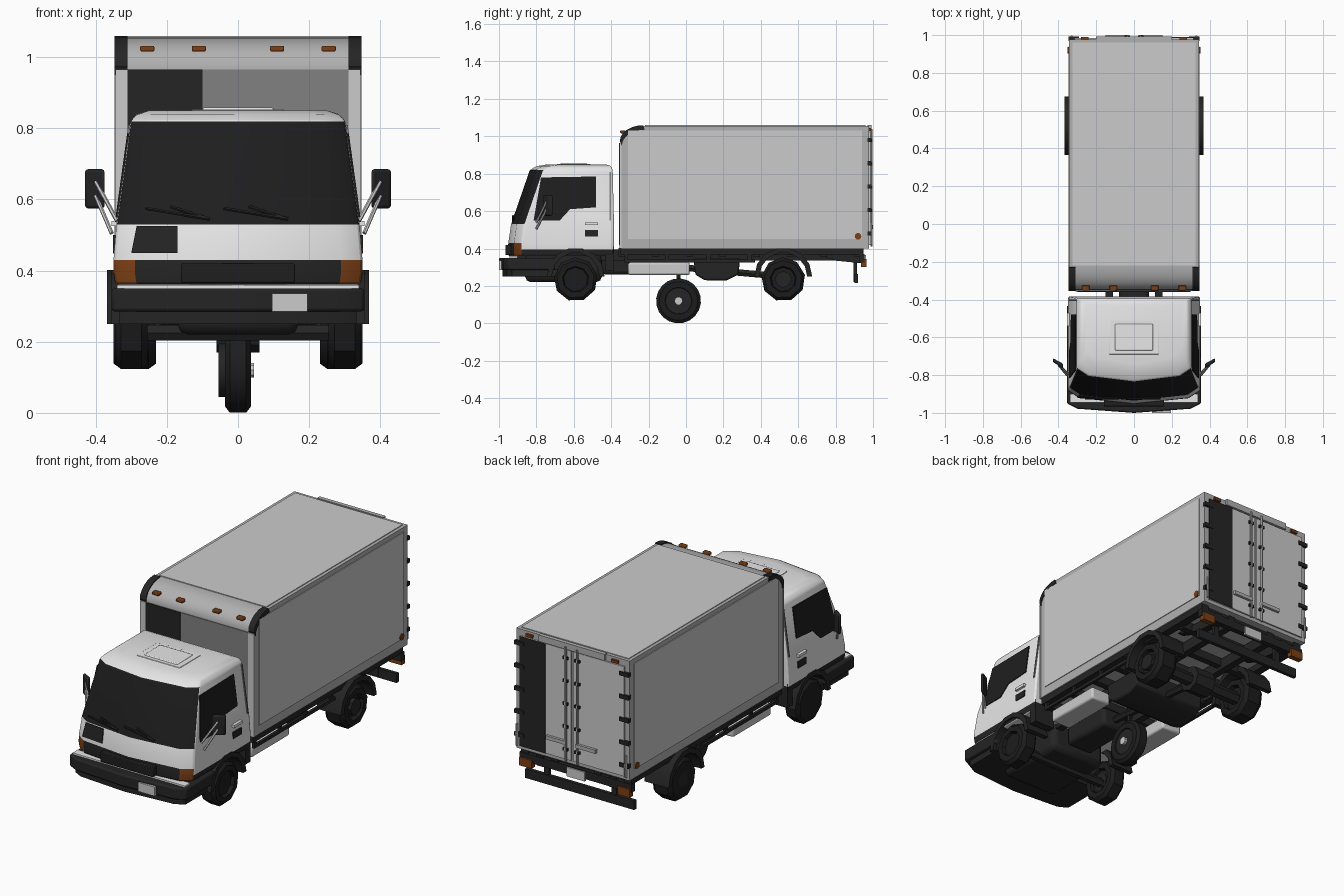
import bpy, bmesh, math
from mathutils import Vector

cube = bpy.data.objects.get("Cube")
if cube:
    bpy.data.objects.remove(cube, do_unlink=True)


def material(name, r, g, b):
    m = bpy.data.materials.new(name)
    m.use_nodes = True
    m.diffuse_color = (r, g, b, 1)
    bsdf = next(n for n in m.node_tree.nodes if n.type == 'BSDF_PRINCIPLED')
    bsdf.inputs["Base Color"].default_value = (r, g, b, 1)
    bsdf.inputs["Roughness"].default_value = 0.6
    return m


WHITE = material("cab white", .80, .80, .80)
PANEL = material("panel light grey", .60, .60, .60)
FRAME = material("frame grey", .44, .44, .44)
WALL = material("wall mid grey", .22, .22, .22)
DARK = material("dark trim", .018, .018, .018)
GLASS = material("black glass", .013, .013, .014)
RUBBER = material("tyre rubber", .012, .012, .012)
AMBER = material("amber lamp", .20, .05, .008)


def loft(name, rings, mats, rule=None, bevel=0):
    """Skin a stack of equal rings, cap both ends, colour by rule(level, segment)."""
    mats = mats if isinstance(mats, list) else [mats]
    bm = bmesh.new()
    rows = [[bm.verts.new(p) for p in ring] for ring in rings]
    n = len(rows[0])
    for lev, (a, b) in enumerate(zip(rows, rows[1:])):
        for i in range(n):
            j = (i + 1) % n
            f = bm.faces.new((a[i], a[j], b[j], b[i]))
            f.material_index = rule(lev, i) if rule else 0
    bm.faces.new(rows[0][::-1])
    bm.faces.new(rows[-1])
    bmesh.ops.recalc_face_normals(bm, faces=bm.faces)
    me = bpy.data.meshes.new(name)
    bm.to_mesh(me)
    bm.free()
    for m in mats:
        me.materials.append(m)
    me.shade_smooth()
    me.set_sharp_from_angle(angle=math.radians(35))
    ob = bpy.data.objects.new(name, me)
    bpy.context.collection.objects.link(ob)
    if bevel:
        mod = ob.modifiers.new("soft edges", 'BEVEL')
        mod.width, mod.segments, mod.limit_method = bevel, 2, 'ANGLE'
        mod.angle_limit = math.radians(30)
    return ob


def prism(name, pts, axis, a, b, mat, bevel=0):
    """Extrude a 2D outline along an axis (0=x, 1=y, 2=z) from a to b."""
    def place(p, d):
        q = list(p)
        q.insert(axis, d)
        return q
    return loft(name, [[place(p, d) for p in pts] for d in (a, b)], mat, bevel=bevel)


def box(name, x0, x1, y0, y1, z0, z1, mat, bevel=0):
    return prism(name, [(x0, y0), (x1, y0), (x1, y1), (x0, y1)], 2, z0, z1, mat, bevel)


def ngon(cy, cz, r, n, start=0, sweep=2 * math.pi):
    return [(cy + r * math.cos(start + sweep * i / n), cz + r * math.sin(start + sweep * i / n))
            for i in range(n)]


def rod(name, p, q, r, mat):
    p, q = Vector(p), Vector(q)
    rot = (q - p).to_track_quat('Z', 'Y')
    ring = [rot @ Vector((u, v, 0)) for u, v in ngon(0, 0, r, 6)]
    loft(name, [[e + v for v in ring] for e in (p, q)], mat)


def wheel(name, x, y, z, r, w, n):
    prof = [(-.5, .6), (-.5, .86), (-.32, 1), (.32, 1), (.5, .86), (.5, .6), (.3, .55)]
    loft(name, [[(x + w * u, a, b) for a, b in ngon(y, z, r * k, n, .2)] for u, k in prof], RUBBER)


SIDES = (("left", 1), ("right", -1))


# Cargo body with a rounded front roof edge
arc = [(-.225 - .125 * math.sin(t), .97 + .085 * math.cos(t))
       for t in [math.pi / 2 * i / 6 for i in range(7)]]
prism("cargo_body", [(-.35, .40), (.978, .40), (.978, 1.055)] + arc, 0, -.343, .343, FRAME)
box("cargo_roof", -.325, .325, -.22, .96, 1.05, 1.059, PANEL)
box("cargo_front_wall", -.31, .31, -.354, -.348, .42, .965, WALL)
box("cargo_front_dark_panel", -.31, -.10, -.357, -.352, .42, .965, DARK)
for side, s in SIDES:
    box(side + "_cargo_panel", s * .340, s * .347, -.31, .94, .45, 1.03, PANEL)
    box(side + "_cargo_pillar", s * .31, s * .345, -.356, -.345, .40, .965, PANEL)
    inner = [(y * .98, z - .02) for y, z in reversed(arc)]
    outer = [(y - .004, z + .004) for y, z in arc]
    prism(side + "_roof_corner_guard", outer + inner, 0, s * .310, s * .347, DARK)
    prism(side + "_marker_lamp", ngon(.92, .465, .018, 10), 0, s * .34, s * .351, AMBER)
for i, x in enumerate((-.255, -.11, .11, .255)):
    box(f"roof_marker_{i}", x - .02, x + .02, -.352, -.325, 1.016, 1.032, AMBER, .004)

# Rear doors, hinges, lock rods and handles
box("rear_header", -.20, .20, .97, .992, 1.025, 1.06, FRAME)
box("left_rear_door", .005, .315, .97, .986, .42, 1.02, PANEL)
box("right_rear_door", -.315, -.005, .97, .986, .42, 1.02, PANEL)
box("left_door_dark_panel", .16, .315, .984, .989, .42, 1.02, DARK)
for side, s in SIDES:
    rod(side + "_lock_rod", (s * .035, .992, .41), (s * .035, .992, 1.04), .007, FRAME)
    box(side + "_lock_handle", s * .03, s * .15, .986, 1.0, .505, .525, FRAME)
    box(side + "_rear_marker", s * .24, s * .28, .975, .99, 1.028, 1.043, AMBER)
    rod(side + "_grab_bar", (s * .33, .992, .42), (s * .33, .992, .54), .006, PANEL)
    for k in range(5):
        z = .47 + k * .125
        box(f"{side}_hinge_{k}", s * .29, s * .346, .97, .992, z, z + .022, DARK)
        box(f"{side}_rod_guide_{k}", s * .02, s * .05, .985, .997, z, z + .015, DARK)

# Cab: rings of height, front y, back y, half width
LEVELS = [(.36, -.95, -.39, .345), (.395, -.952, -.385, .35), (.43, -.95, -.385, .35),
          (.53, -.935, -.385, .342), (.82, -.835, -.392, .302), (.84, -.80, -.40, .285),
          (.85, -.74, -.43, .25)]


def cab_ring(z, yf, yb, w):
    half = [(w, yb), (w, yf + .07), (w - .06, yf + .03)]
    return [(x, y, z) for x, y in half + [(0, yf)] + [(-x, y) for x, y in half[::-1]]]


def cab_colour(level, seg):
    if level < 2:
        if seg in (1, 4):
            return 2
        return 1 if seg in (2, 3) or level == 0 else 0
    return 3 if level == 3 and 1 <= seg <= 4 else 0


loft("cab", [cab_ring(*l) for l in LEVELS], [WHITE, DARK, AMBER, GLASS], cab_colour, .008)
box("roof_hatch", -.10, .10, -.67, -.53, .84, .858, WHITE, .005)
box("hatch_rim", -.13, .13, -.69, -.51, .84, .853, WHITE, .002)
box("grille_strip", -.34, .34, -.945, -.90, .35, .359, WHITE)
box("grille_bar", -.16, .16, -.965, -.93, .365, .42, GLASS, .004)


def cab_side(z):
    return .347 if z < .53 else .342 - .04 * (z - .53) / .29


def side_plate(name, s, pts, mat):
    loft(name, [[(s * (cab_side(z) + d), y, z) for y, z in pts] for d in (-.004, .005)], mat)


def front_point(x, z, d):
    return (x, -.95 + .15 * (z - .43) + .1 * abs(x) - d, z)


patch = [(-.30, .45), (-.17, .45), (-.17, .525), (-.285, .525)]
loft("front_dark_patch", [[front_point(x, z, d) for x, z in patch] for d in (-.004, .004)], DARK)

for side, s in SIDES:
    side_plate(side + "_door_window", s, [(-.775, .78), (-.48, .785), (-.48, .62), (-.62, .61),
                                          (-.675, .55), (-.815, .55)], GLASS)
    side_plate(side + "_door_seam", s, [(-.408, .55), (-.40, .55), (-.40, .81), (-.408, .81)], WALL)
    box(side + "_cab_vent", s * .34, s * .352, -.54, -.47, .465, .50, DARK)
    box(side + "_door_handle", s * .33, s * .356, -.54, -.47, .525, .54, WHITE)
    # Mirrors on twin arms
    prism(side + "_mirror", [(s * .375, -.765), (s * .43, -.73), (s * .43, -.71), (s * .375, -.74)],
          2, .575, .685, DARK, .008)
    for k in range(2):
        rod(f"{side}_mirror_arm_{k}", (s * (.34 + .015 * k), -.80, .54 - .035 * k),
            (s * .40, -.745, .65 - .04 * k), .006, PANEL)
    # Wipers
    x = .06 if s > 0 else -.16
    rod(side + "_wiper", (x - .10, -.925, .575), (x + .08, -.925, .545), .005, DARK)
    rod(side + "_wiper_arm", (x + .08, -.925, .545), (x - .03, -.915, .58), .005, DARK)

# Front bumper
plan = [(.355, -.70), (.355, -.95), (.30, -.978)]
plan = plan + [(0, -1.0)] + [(-x, y) for x, y in plan[::-1]]
prism("front_bumper", plan, 2, .285, .35, DARK, .008)
prism("bumper_skirt", [(x * .94, y * .98) for x, y in plan], 2, .25, .29, DARK)
box("front_plate", .095, .195, -1.0, -.985, .285, .335, PANEL)

# Wheels, arches, flaps
for side, s in SIDES:
    wheel(side + "_front_wheel", s * .30, -.59, .235, .118, .09, 9)
    wheel(side + "_rear_wheel", s * .29, .52, .235, .118, .12, 9)
    for end, y in (("front", -.59), ("rear", .52)):
        x = .345 if end == "rear" else .30
        prism(f"{side}_{end}_hub", ngon(y, .235, .045, 8), 0, s * (x - .03), s * (x + .005), DARK)
        span = ngon(y, .25, .155, 8, 0, math.pi * 8 / 7)
        under = ngon(y, .25, .128, 8, 0, math.pi * 8 / 7)[::-1]
        prism(f"{side}_{end}_arch", span + under, 0, s * .22, s * (.368 if end == "rear" else .356), DARK)
    box(side + "_cab_flap", s * .22, s * .345, -.43, -.385, .28, .41, DARK)

# Spare wheel hung low on the centre line
wheel("spare_wheel", 0, -.04, .12, .12, .072, 20)
prism("spare_disc", ngon(-.04, .12, .075, 16), 0, -.055, .03, DARK)
prism("spare_hub", ngon(-.04, .12, .022, 10), 0, .0, .045, PANEL)
rod("spare_hanger", (0, -.04, .12), (0, -.04, .38), .012, DARK)

# Chassis
for side, s in SIDES:
    box(side + "_rail", s * .11, s * .15, -.90, .95, .335, .395, DARK)
    box(side + "_floor_beam", s * .29, s * .335, -.35, .95, .365, .402, DARK)
    box(side + "_guard_bar", s * .315, s * .33, -.33, .37, .325, .342, DARK)
    for k in range(4):
        y = -.33 + k * .22
        box(f"{side}_guard_post_{k}", s * .315, s * .33, y, y + .02, .325, .38, DARK)
    box(side + "_side_tank", s * .18, s * .30, -.31, .02, .258, .325, PANEL, .01)
    box(side + "_tail_lamp", s * .26, s * .335, .935, .965, .30, .345, AMBER)
    prism(side + "_tail_bracket", [(.64, .39), (.95, .38), (.95, .32), (.80, .335)],
          0, s * .20, s * .24, DARK)
    box(side + "_underrun_post", s * .19, s * .22, .895, .915, .22, .36, DARK)
for i in range(8):
    y = -.36 + i * .18
    box(f"cross_member_{i}", -.30, .30, y, y + .035, .355, .402, DARK)
box("engine", -.17, .17, -.86, -.45, .22, .40, DARK, .03)
box("gearbox", -.08, .08, -.45, -.15, .26, .37, DARK, .02)
rod("drive_shaft", (0, -.15, .31), (0, .52, .25), .02, DARK)
rod("front_axle", (-.29, -.59, .225), (.29, -.59, .225), .025, DARK)
rod("rear_axle", (-.29, .52, .235), (.29, .52, .235), .035, DARK)
prism("differential", ngon(.52, .24, .07, 8), 0, -.06, .06, DARK)
prism("air_tank", [(.04, .35), (.29, .35), (.28, .26), (.22, .23), (.10, .23), (.05, .26)],
      0, -.22, .22, DARK, .01)
box("tail_beam", -.34, .34, .925, .955, .325, .37, DARK)
box("underrun_bar", -.33, .33, .90, .92, .215, .265, DARK)
box("rear_plate", -.06, .05, .95, .962, .315, .365, PANEL)
